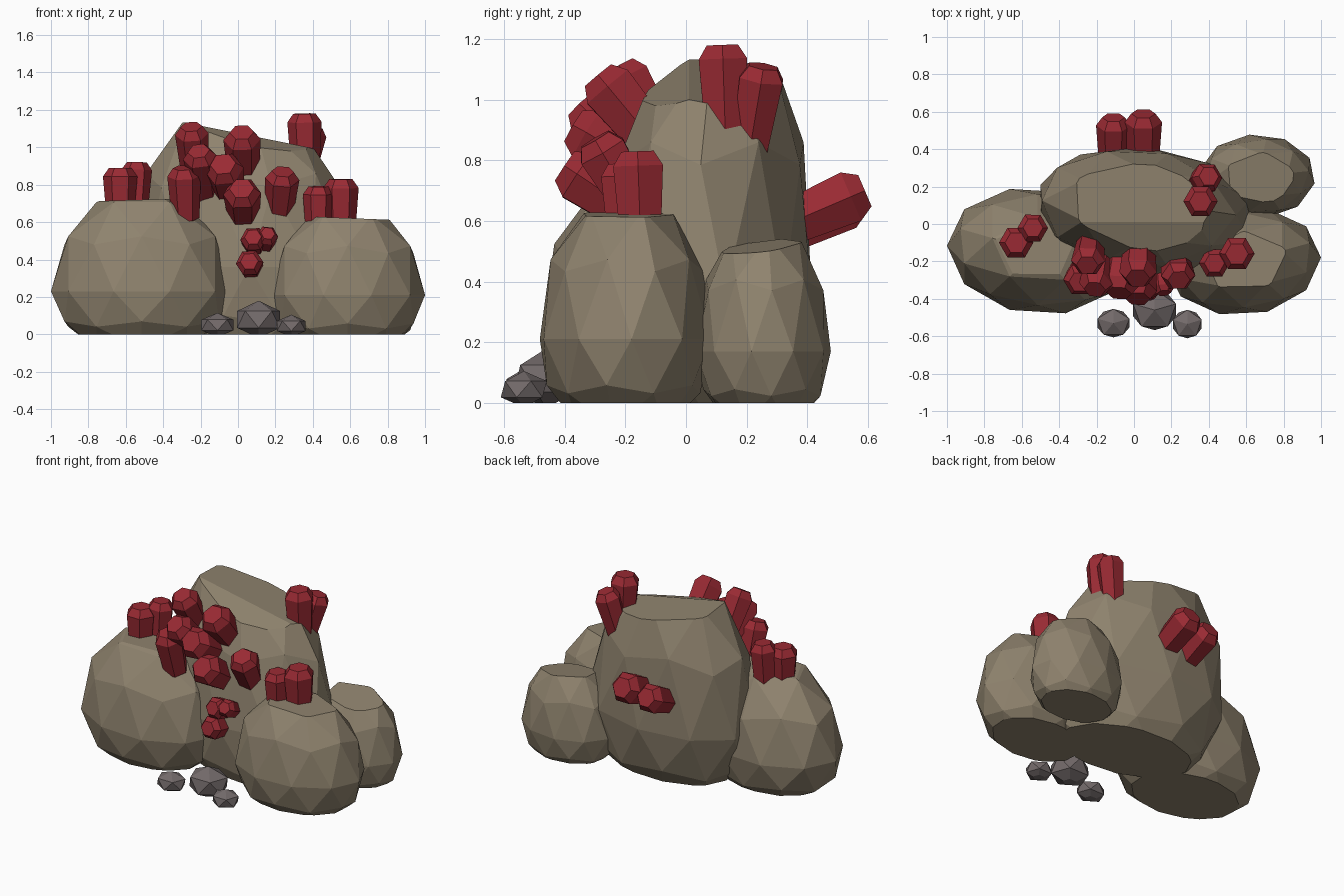
import bpy, bmesh, math
from mathutils import Vector, Matrix

cube = bpy.data.objects.get("Cube")
if cube:
    bpy.data.objects.remove(cube)


def material(name, r, g, b):
    m = bpy.data.materials.new(name)
    m.use_nodes = True
    m.diffuse_color = (r, g, b, 1)
    m.node_tree.nodes["Principled BSDF"].inputs["Base Color"].default_value = (r, g, b, 1)
    return m


ROCK = material("tan stone", 0.275, 0.227, 0.156)
RED = material("red crystal", 0.32, 0.023, 0.033)
GREY = material("grey stone", 0.171, 0.144, 0.144)


def finish(name, bm, mat):
    bmesh.ops.recalc_face_normals(bm, faces=bm.faces)
    mesh = bpy.data.meshes.new(name)
    bm.to_mesh(mesh)
    bm.free()
    mesh.materials.append(mat)
    obj = bpy.data.objects.new(name, mesh)
    bpy.context.collection.objects.link(obj)


def slice_off(bm, point, normal):
    # Remove everything beyond a plane and cap the hole
    geom = bm.verts[:] + bm.edges[:] + bm.faces[:]
    cut = bmesh.ops.bisect_plane(bm, geom=geom, plane_co=point, plane_no=normal, clear_outer=True)
    edges = [e for e in cut["geom_cut"] if isinstance(e, bmesh.types.BMEdge)]
    if edges:
        bmesh.ops.contextual_create(bm, geom=edges)


def rock(name, center, radii, depth, mat=ROCK, detail=2, turn=18, caps=(), lean=(0, 0), skew=0):
    # Faceted boulder: radii above the waist, depth below it, flat base, sliced top
    bm = bmesh.new()
    spin = Matrix.Rotation(math.radians(turn), 4, "Z")
    bmesh.ops.create_icosphere(bm, subdivisions=detail, radius=1, matrix=spin)
    for v in bm.verts:
        x, y, z = (c * r for c, r in zip(v.co, radii))
        if z < 0:
            z = v.co.z * depth
        v.co = Vector((x + lean[0] * z, y + lean[1] * z + skew * x, z)) + Vector(center)
    slice_off(bm, (0, 0, 0), (0, 0, -1))
    for point, normal in caps:
        slice_off(bm, point, normal)
    finish(name, bm, mat)


def crystal(name, tip, base, r):
    # Six-sided prism, a little wider near its chamfered tip
    tip, base = Vector(tip), Vector(base)
    axis = tip - base
    turn = Vector((0, 0, 1)).rotation_difference(axis)
    length = axis.length
    bm = bmesh.new()
    rings = []
    for h, s in ((0, 0.82), (length - 0.5 * r, 1), (length, 0.65)):
        ring = bmesh.ops.create_circle(bm, segments=6, radius=r * s)["verts"]
        for v in ring:
            v.co = base + turn @ Vector((v.co.y, v.co.x, h))
        rings.append(ring)
    for low, high in zip(rings, rings[1:]):
        for i in range(6):
            j = (i + 1) % 6
            bm.faces.new((low[i], low[j], high[j], high[i]))
    bm.faces.new(rings[0])
    bm.faces.new(rings[-1])
    finish(name, bm, RED)


# Boulders
peak = (-0.3, 0.01, 1.135)
rock("main_boulder", (0.06, 0.06, 0.36), (0.59, 0.355, 0.95), 0.58, turn=0,
     caps=((peak, (0.2, 0.08, 1)), (peak, (0.2, -0.35, 1))), lean=(-0.1, 0.06), skew=-0.07)
rock("right_boulder", (-0.515, -0.145, 0.23), (0.485, 0.34, 0.56), 0.36,
     caps=[((-0.5, -0.15, 0.72), (-0.03, 0, 1))], skew=-0.06)
rock("left_boulder", (0.585, -0.2, 0.21), (0.415, 0.29, 0.5), 0.34,
     caps=[((0.5, -0.2, 0.625), (0.04, 0, 1))], skew=0.05)
rock("back_boulder", (0.66, 0.255, 0.17), (0.31, 0.225, 0.45), 0.28, turn=8,
     caps=[((0.62, 0.24, 0.52), (0.1, -0.12, 1))])

# Pebbles in front
rock("pebble_right", (-0.11, -0.53, 0.05), (0.1, 0.085, 0.065), 0.065, GREY, 1)
rock("pebble_middle", (0.11, -0.46, 0.08), (0.135, 0.12, 0.1), 0.1, GREY, 1)
rock("pebble_left", (0.285, -0.535, 0.045), (0.09, 0.085, 0.06), 0.06, GREY, 1)

# Crystals on the side boulders
crystal("right_crystal_outer", (-0.63, -0.1, 0.89), (-0.63, -0.1, 0.65), 0.092)
crystal("right_crystal_inner", (-0.54, -0.02, 0.92), (-0.55, -0.03, 0.65), 0.082)
crystal("left_crystal_inner", (0.43, -0.21, 0.79), (0.43, -0.2, 0.55), 0.083)
crystal("left_crystal_outer", (0.55, -0.16, 0.83), (0.55, -0.15, 0.55), 0.095)

# Crystals on the upper left shoulder
crystal("shoulder_crystal_tall", (0.355, 0.12, 1.18), (0.36, 0.13, 0.88), 0.092)
crystal("shoulder_crystal_short", (0.4, 0.255, 1.11), (0.34, 0.21, 0.84), 0.083)

# Crystals on the back
crystal("back_crystal_left", (0.05, 0.59, 0.7), (0.05, 0.31, 0.58), 0.1)
crystal("back_crystal_right", (-0.11, 0.57, 0.67), (-0.11, 0.31, 0.55), 0.093)

# Crystal cluster on the front
CLUSTER = [
    ((-0.25, -0.22, 1.11), (-0.23, -0.08, 0.86), 0.09),
    ((0.02, -0.29, 1.08), (0.03, -0.09, 0.84), 0.1),
    ((-0.21, -0.35, 0.98), (-0.17, -0.13, 0.75), 0.09),
    ((-0.08, -0.37, 0.91), (-0.05, -0.1, 0.75), 0.105),
    ((-0.29, -0.31, 0.89), (-0.28, -0.24, 0.62), 0.09),
    ((0.02, -0.4, 0.78), (0.03, -0.16, 0.62), 0.102),
    ((0.24, -0.3, 0.87), (0.22, -0.17, 0.65), 0.092),
    ((0.08, -0.38, 0.52), (0.09, -0.2, 0.46), 0.07),
    ((0.16, -0.37, 0.54), (0.14, -0.2, 0.46), 0.058),
    ((0.06, -0.4, 0.39), (0.07, -0.22, 0.35), 0.074),
]
for i, (tip, base, r) in enumerate(CLUSTER):
    crystal(f"front_crystal_{i + 1}", tip, base, r)
